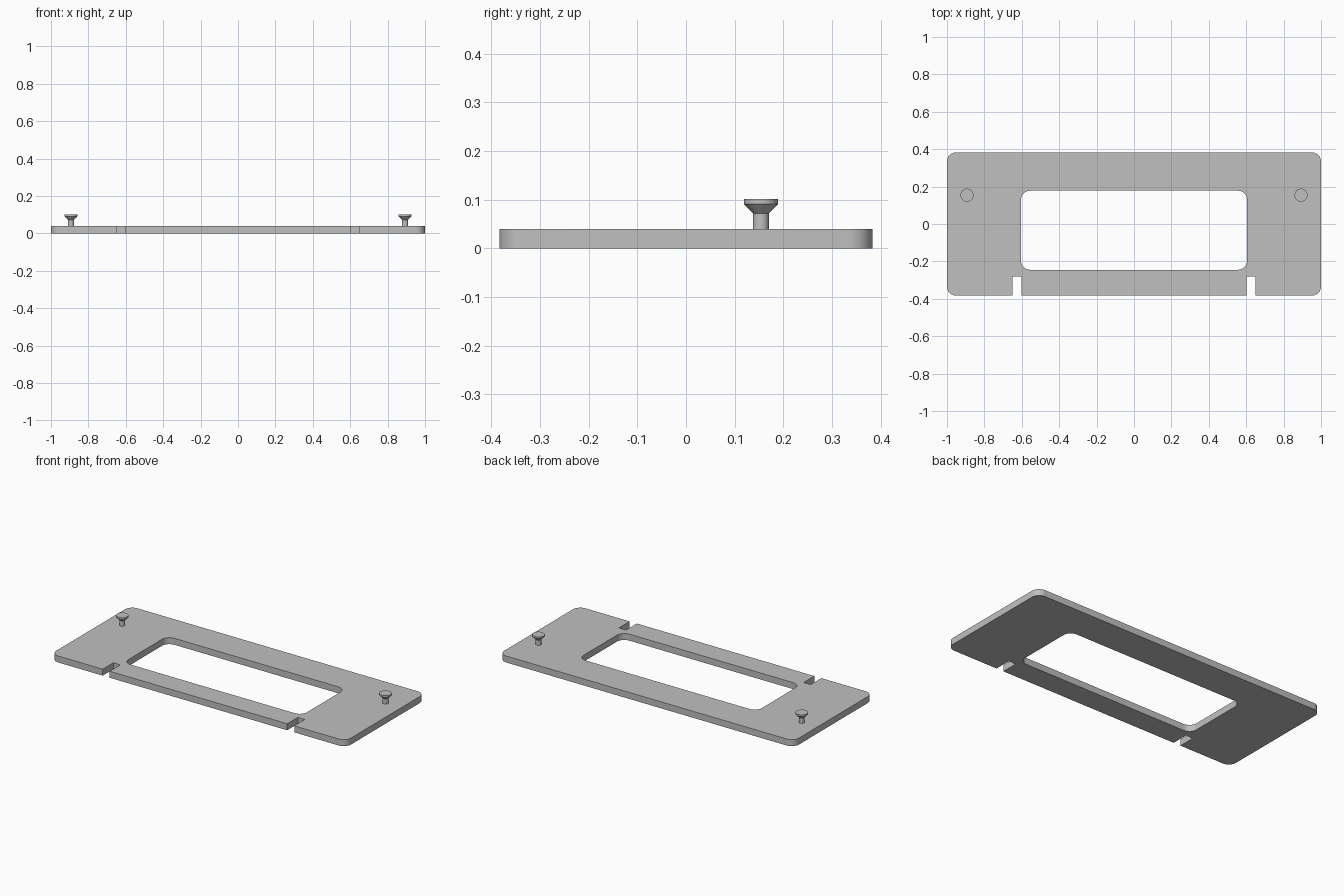
import bpy, bmesh, math

old = bpy.data.objects.get("Cube")
if old:
    bpy.data.objects.remove(old, do_unlink=True)

gray = bpy.data.materials.new("plain gray")
gray.use_nodes = True
color = (0.527, 0.527, 0.527, 1)
gray.diffuse_color = color
gray.node_tree.nodes["Principled BSDF"].inputs["Base Color"].default_value = color

THICK = 0.04


def finish(bm, name):
    bmesh.ops.recalc_face_normals(bm, faces=bm.faces)
    mesh = bpy.data.meshes.new(name)
    bm.to_mesh(mesh)
    bm.free()
    mesh.materials.append(gray)
    obj = bpy.data.objects.new(name, mesh)
    bpy.context.collection.objects.link(obj)
    bpy.ops.object.select_all(action='DESELECT')
    obj.select_set(True)
    bpy.context.view_layer.objects.active = obj
    bpy.ops.object.shade_smooth_by_angle(angle=math.radians(30))
    return obj


def rounded_rect(x, y0, y1, r, steps=10):
    """Counter-clockwise outline, starting at the bottom right corner."""
    pts = []
    corners = [(x - r, y0 + r), (x - r, y1 - r), (r - x, y1 - r), (r - x, y0 + r)]
    for i, (cx, cy) in enumerate(corners):
        for s in range(steps + 1):
            a = math.pi / 2 * (i - 1 + s / steps)
            pts.append((cx + r * math.cos(a), cy + r * math.sin(a)))
    return pts


# Plate: rounded outline with two front notches and a rounded window
front, notch_top, notch_in, notch_out = -0.383, -0.28, 0.602, 0.65
outer = rounded_rect(1, front, -front, 0.05)
notch = [(notch_out, front), (notch_out, notch_top), (notch_in, notch_top), (notch_in, front)]
outer += [(-x, y) for x, y in notch] + notch[::-1]
window = rounded_rect(0.605, -0.245, 0.178, 0.05)

bm = bmesh.new()
for loop in (outer, window):
    verts = [bm.verts.new((x, y, 0)) for x, y in loop]
    for a, b in zip(verts, verts[1:] + verts[:1]):
        bm.edges.new((a, b))
bmesh.ops.triangle_fill(bm, edges=bm.edges[:], use_beauty=True)
grown = bmesh.ops.extrude_face_region(bm, geom=bm.faces[:], use_keep_orig=True)
top = [g for g in grown["geom"] if isinstance(g, bmesh.types.BMVert)]
bmesh.ops.translate(bm, verts=top, vec=(0, 0, THICK))
finish(bm, "plate")

# Pegs: stem, flared underside and thin flat rim, turned from one profile
profile = [(0, 0.03), (0.016, 0.03), (0.016, 0.072), (0.035, 0.091), (0.035, 0.101), (0, 0.101)]
for side, name in ((1, "left_peg"), (-1, "right_peg")):
    bm = bmesh.new()
    verts = [bm.verts.new((r, 0, z)) for r, z in profile]
    edges = [bm.edges.new(pair) for pair in zip(verts, verts[1:])]
    bmesh.ops.spin(bm, geom=verts + edges, cent=(0, 0, 0), axis=(0, 0, 1),
                   angle=2 * math.pi, steps=32, use_duplicate=False)
    bmesh.ops.remove_doubles(bm, verts=bm.verts, dist=0.0005)
    peg = finish(bm, name)
    peg.location = (side * 0.893, 0.154, 0)
